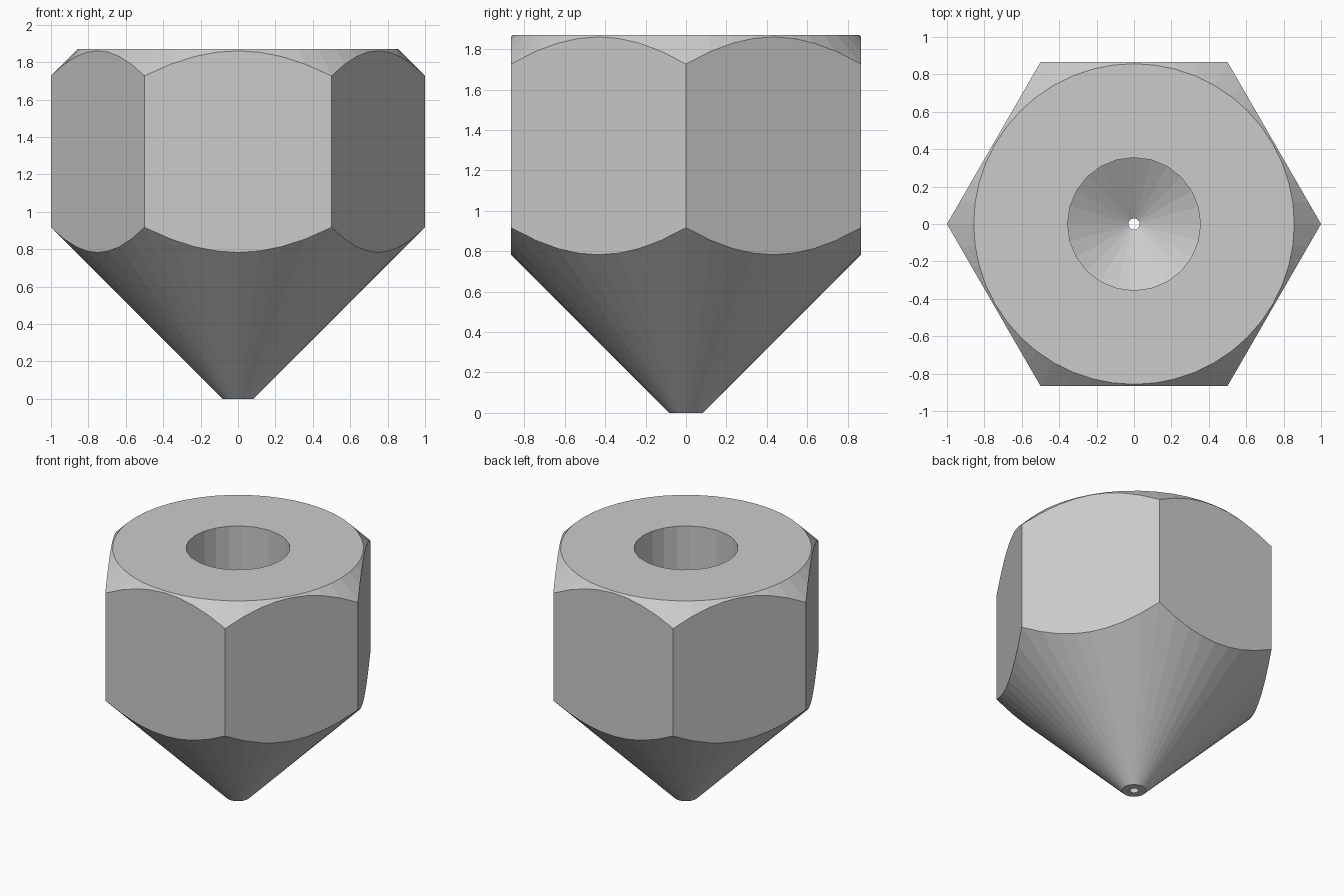
import bpy
import bmesh
from math import cos, sin, pi

cube = bpy.data.objects.get("Cube")
if cube:
    bpy.data.objects.remove(cube, do_unlink=True)

SEGMENTS = 48
APOTHEM = cos(pi / 6)
HEIGHT, TIP_RADIUS, TOP_RADIUS = 1.87, 0.083, 0.857
BORE_RADIUS, ORIFICE_RADIUS = 0.355, 0.03
BORE_FLOOR, ORIFICE_TOP = 0.42, 0.23


def polygon_radius(angle, apothem, sides):
    """Distance from the centre to the edge of a regular polygon with a corner on +x."""
    step = 2 * pi / sides
    return apothem / cos(angle % step - step / 2)


def hexagon(angle):
    return polygon_radius(angle, APOTHEM, 6)


def bore(radius):
    return lambda a: polygon_radius(a, radius * cos(pi / 24), 24)


# Closed profile of (radius, height) functions of angle; the cones meet the hexagon in arcs
profile = [
    (bore(ORIFICE_RADIUS), lambda r: 0),
    (lambda a: TIP_RADIUS, lambda r: 0),
    (hexagon, lambda r: r - TIP_RADIUS),
    (hexagon, lambda r: HEIGHT - (r - TOP_RADIUS)),
    (lambda a: TOP_RADIUS, lambda r: HEIGHT),
    (bore(BORE_RADIUS), lambda r: HEIGHT),
    (bore(BORE_RADIUS), lambda r: BORE_FLOOR),
    (bore(ORIFICE_RADIUS), lambda r: ORIFICE_TOP),
]

bm = bmesh.new()
rings = []
for radius_at, height_at in profile:
    ring = []
    for i in range(SEGMENTS):
        a = 2 * pi * i / SEGMENTS
        r = radius_at(a)
        ring.append(bm.verts.new((r * cos(a), r * sin(a), height_at(r))))
    rings.append(ring)

for k, low in enumerate(rings):
    high = rings[(k + 1) % len(rings)]
    for i in range(SEGMENTS):
        j = (i + 1) % SEGMENTS
        bm.faces.new((low[i], low[j], high[j], high[i]))

# Merge the strips that form one flat wrench face or bore facet
upright = [e for e in bm.edges
           if (e.verts[0].co.xy - e.verts[1].co.xy).length < 1e-5]
bmesh.ops.dissolve_limit(bm, angle_limit=0.01, verts=[], edges=upright)
bmesh.ops.recalc_face_normals(bm, faces=bm.faces)

mesh = bpy.data.meshes.new("hex_nozzle")
bm.to_mesh(mesh)
bm.free()
nozzle = bpy.data.objects.new("hex_nozzle", mesh)
bpy.context.collection.objects.link(nozzle)

# Plain light grey metal
grey = bpy.data.materials.new("light_grey")
grey.use_nodes = True
colour = (0.6, 0.6, 0.6, 1)
grey.diffuse_color = colour
grey.node_tree.nodes["Principled BSDF"].inputs["Base Color"].default_value = colour
mesh.materials.append(grey)
